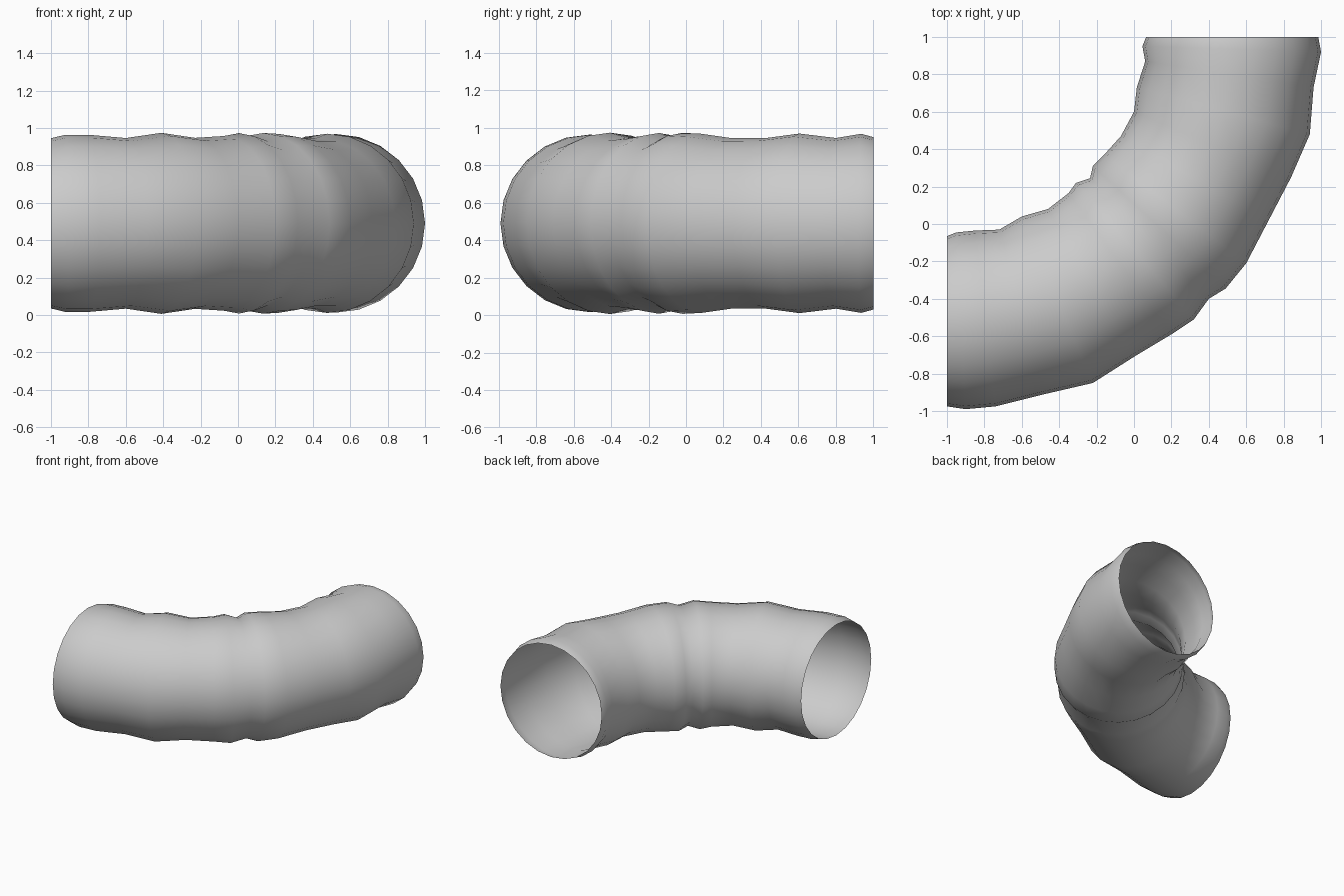
import bpy
import bmesh
import math
from mathutils import Vector

default_cube = bpy.data.objects.get("Cube")
if default_cube:
    bpy.data.objects.remove(default_cube, do_unlink=True)

SIDES = 24
AXIS_HEIGHT = 0.49

# Plan of each hoop along the bend: outer x, y then inner x, y
HOOPS = [
    (-1, -.975, -1, -.065), (-.9, -.99, -.95, -.045),
    (-.74, -.975, -.85, -.035), (-.48, -.91, -.72, -.03),
    (-.22, -.85, -.6, .04), (0, -.71, -.46, .08),
    (.2, -.59, -.35, .165), (.32, -.51, -.31, .22),
    (.4, -.4, -.235, .245), (.49, -.345, -.22, .31),
    (.6, -.21, -.16, .37), (.72, .02, -.07, .47),
    (.84, .25, 0, .6), (.94, .48, .015, .73),
    (.96, .73, .06, .87), (1, .92, .045, .95),
    (.985, 1, .065, 1),
]


def make_material(name, colour):
    material = bpy.data.materials.new(name)
    material.use_nodes = True
    material.diffuse_color = colour
    shader = material.node_tree.nodes["Principled BSDF"]
    shader.inputs["Base Color"].default_value = colour
    return material


def add_hoop(bm, outer, inner):
    """Upright circle whose diameter runs from outer to inner in plan."""
    centre = (outer + inner) / 2
    across = (outer - inner) / 2
    up = Vector((0, 0, across.length))
    angles = [math.tau * i / SIDES for i in range(SIDES)]
    return [bm.verts.new(centre + across * math.cos(a) + up * math.sin(a))
            for a in angles]


# Open-ended bent pipe, skinned hoop to hoop
bm = bmesh.new()
hoops = [add_hoop(bm, Vector((ox, oy, AXIS_HEIGHT)), Vector((ix, iy, AXIS_HEIGHT)))
         for ox, oy, ix, iy in HOOPS]
for first, second in zip(hoops, hoops[1:]):
    for i in range(SIDES):
        j = (i + 1) % SIDES
        face = bm.faces.new((first[i], second[i], second[j], first[j]))
        face.smooth = True

# Make the skin face outwards, judged at the outside of the bend
bm.normal_update()
sample = hoops[0][0].link_faces[0]
if sample.normal.y > 0:
    bmesh.ops.reverse_faces(bm, faces=bm.faces[:])

mesh = bpy.data.meshes.new("pipe_elbow")
bm.to_mesh(mesh)
bm.free()
mesh.materials.append(make_material("light grey", (.6, .6, .6, 1)))
pipe = bpy.data.objects.new("pipe_elbow", mesh)
bpy.context.collection.objects.link(pipe)
